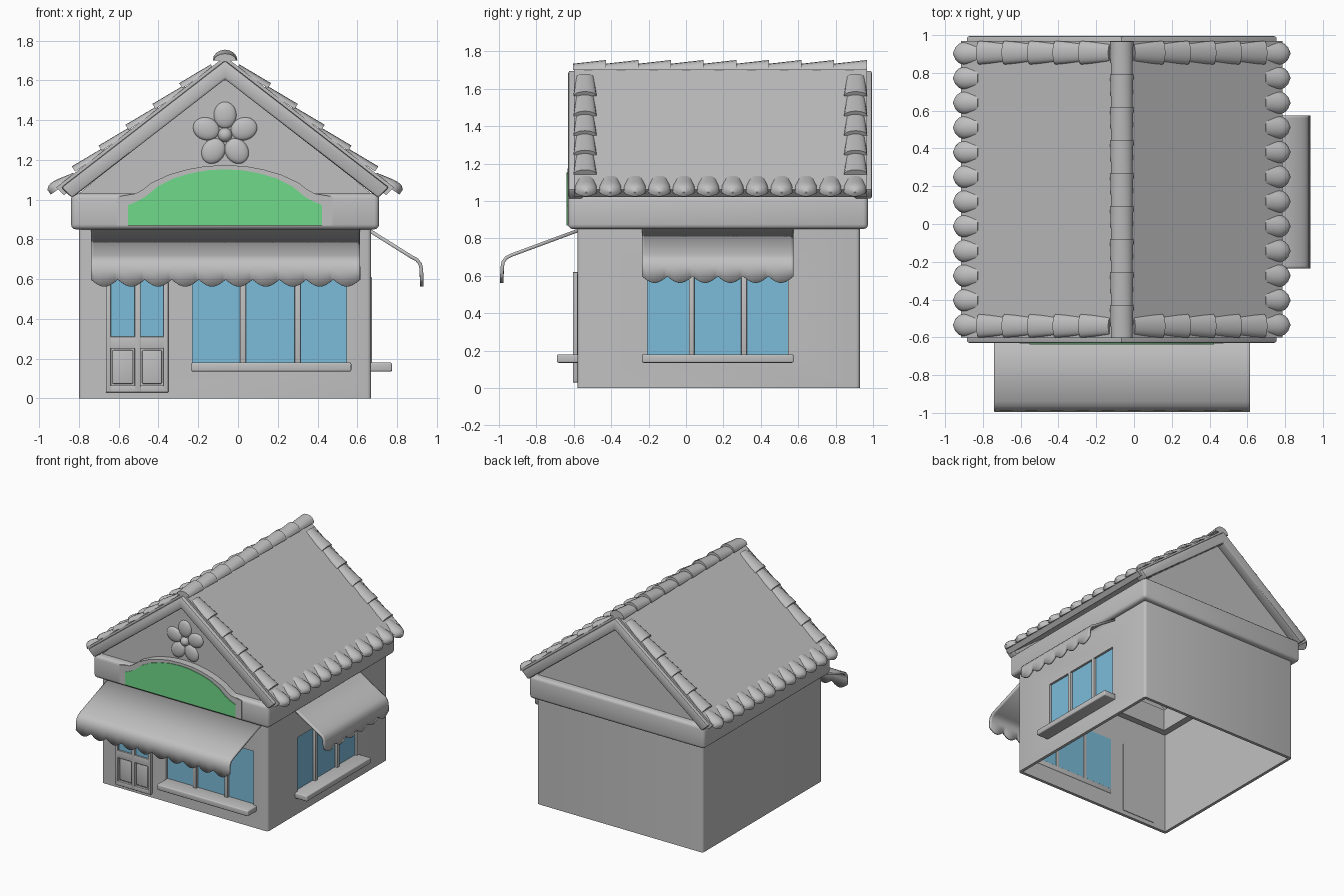
import bpy, bmesh, math
from mathutils import Matrix, Vector

if "Cube" in bpy.data.objects:
    bpy.data.objects.remove(bpy.data.objects["Cube"])

CX = -0.065                     # ridge position
PITCH = 0.775                   # roof rise over run
FRONT, BACK, LEFT = -0.58, 0.93, 0.67
made = []


def material(name, rgb):
    m = bpy.data.materials.new(name)
    m.use_nodes = True
    m.diffuse_color = (*rgb, 1)
    m.node_tree.nodes["Principled BSDF"].inputs["Base Color"].default_value = (*rgb, 1)
    return m


GREY = material("plaster grey", (0.53, 0.53, 0.53))
BLUE = material("window blue", (0.2, 0.5, 0.7))
GREEN = material("sign green", (0.16, 0.7, 0.25))


def finish(bm, name, mat=GREY):
    bmesh.ops.recalc_face_normals(bm, faces=bm.faces)
    me = bpy.data.meshes.new(name)
    bm.to_mesh(me)
    bm.free()
    me.materials.append(mat)
    ob = bpy.data.objects.new(name, me)
    bpy.context.collection.objects.link(ob)
    made.append(ob)
    return ob


def box(name, lo, hi, mat=GREY, bevel=0, upright_only=False):
    bm = bmesh.new()
    bmesh.ops.create_cube(bm, size=1)
    for v in bm.verts:
        v.co = [(l + h) / 2 + c * abs(h - l) for l, h, c in zip(lo, hi, v.co)]
    if bevel:
        edges = [e for e in bm.edges if not upright_only
                 or abs(e.verts[0].co.z - e.verts[1].co.z) > 0.01]
        bmesh.ops.bevel(bm, geom=edges, offset=bevel, segments=3, affect='EDGES', profile=0.5)
    return finish(bm, name, mat)


def prism(name, outline, y0, y1, mat=GREY, bevel=0):
    """Extrude an (x, z) outline along y."""
    bm = bmesh.new()
    face = bm.faces.new([bm.verts.new((x, y0, z)) for x, z in outline])
    out = bmesh.ops.extrude_face_region(bm, geom=[face])
    for v in out["geom"]:
        if isinstance(v, bmesh.types.BMVert):
            v.co.y = y1
    if bevel:
        bmesh.ops.bevel(bm, geom=bm.edges[:], offset=bevel, segments=2, affect='EDGES', profile=0.5)
    return finish(bm, name, mat)


def cut(ob, lo, hi):
    cutter = box("cutter", lo, hi)
    cutter.hide_render = True
    mod = ob.modifiers.new("cut", 'BOOLEAN')
    mod.operation, mod.object, mod.solver = 'DIFFERENCE', cutter, 'EXACT'
    bpy.context.view_layer.objects.active = ob
    bpy.ops.object.modifier_apply(modifier=mod.name)
    made.remove(cutter)
    bpy.data.objects.remove(cutter)


def barrel(bm, mat, length, widths, heights, tongue=False, rings=6, arc=8):
    """Half-round tile along local x, domed towards local z."""
    loops = []
    for i in range(rings + 1):
        t = i / rings
        w = widths[0] + (widths[1] - widths[0]) * t
        h = heights[0] + (heights[1] - heights[0]) * t
        if tongue and t > 0.5:
            k = max(0.15, math.sqrt(1 - (2 * t - 1) ** 2))
            w, h = w * k, h * (0.4 + 0.6 * k)
        loops.append([bm.verts.new(mat @ Vector((t * length, w / 2 * math.cos(a), h * math.sin(a))))
                      for a in (math.pi * j / arc for j in range(arc + 1))])
    for a, b in zip(loops, loops[1:]):
        for j in range(arc + 1):
            n = (j + 1) % (arc + 1)
            bm.faces.new((a[j], a[n], b[n], b[j]))
    bm.faces.new(loops[0])
    bm.faces.new(loops[-1])


# Walls: thin shell, open underneath
T = 0.025
walls = box("walls", (-0.80, FRONT, 0), (LEFT, BACK, 0.88), bevel=0.02, upright_only=True)
cut(walls, (-0.80 + T, FRONT + T, -0.1), (LEFT - T, BACK - T, 1))

# Band around the wall head
band = box("wall_band", (-0.84, -0.63, 0.85), (0.71, 0.973, 1.03), bevel=0.025)
cut(band, (-0.72, -0.5, 0.7), (0.59, 0.85, 1.2))


def on_wall(side, u, d, z):
    """Wall coordinates (along, outwards, up) to world."""
    return (u, FRONT - d, z) if side == "front" else (LEFT + d, u, z)


def wall_box(side, name, u, d, z, mat=GREY, bevel=0):
    a, b = on_wall(side, u[0], d[0], z[0]), on_wall(side, u[1], d[1], z[1])
    lo, hi = [list(map(f, a, b)) for f in (min, max)]
    return box(side + "_" + name, lo, hi, mat, bevel)


def window(side, u0, u1, bars):
    a, b = on_wall(side, u0, -0.1, 0.17), on_wall(side, u1, 0.1, 0.61)
    cut(walls, list(map(min, a, b)), list(map(max, a, b)))
    wall_box(side, "window_glass", (u0 - 0.004, u1 + 0.004), (-0.027, -0.018), (0.166, 0.614), BLUE)
    for c in bars:
        wall_box(side, "window_bar", (c - 0.015, c + 0.015), (-0.03, 0.004), (0.17, 0.61), GREY, 0.005)


def awning(side, u0, u1, reach, scallops):
    bm = bmesh.new()
    n = scallops * 10
    rows = []
    for i in range(n + 1):
        s = i / n
        hem = 0.597 - 0.035 * abs(math.sin(math.pi * s * scallops))
        line = [(-0.01, 0.845), (reach - 0.05, 0.71), (reach - 0.025, 0.697),
                (reach - 0.008, 0.675), (reach - 0.003, 0.65), (reach, hem)]
        rows.append([bm.verts.new(on_wall(side, u0 + (u1 - u0) * s, d, z)) for d, z in line])
    for a, b in zip(rows, rows[1:]):
        for j in range(len(a) - 1):
            bm.faces.new((a[j], a[j + 1], b[j + 1], b[j]))
    ob = finish(bm, side + "_awning")
    mod = ob.modifiers.new("thickness", 'SOLIDIFY')
    mod.thickness, mod.offset = 0.018, 0


window("front", -0.23, 0.545, (0.025, 0.3))
window("side", -0.205, 0.545, (0.03, 0.31))
wall_box("front", "sill", (-0.235, 0.57), (-0.03, 0.11), (0.135, 0.18), GREY, 0.008)
wall_box("side", "sill", (-0.235, 0.575), (-0.03, 0.105), (0.135, 0.18), GREY, 0.008)
awning("front", -0.74, 0.615, 0.405, 10)
awning("side", -0.235, 0.575, 0.255, 6)

# Door: backing, rails, stiles, glass and lower panels
wall_box("front", "door_back", (-0.66, -0.355), (-0.03, 0.006), (0.035, 0.615))
for u in ((-0.665, -0.64), (-0.52, -0.49), (-0.375, -0.35)):
    wall_box("front", "door_stile", u, (0, 0.025), (0.03, 0.62), GREY, 0.004)
for z in ((0.03, 0.065), (0.25, 0.31), (0.595, 0.62)):
    wall_box("front", "door_rail", (-0.66, -0.355), (0, 0.024), z, GREY, 0.003)
for u in ((-0.64, -0.52), (-0.49, -0.375)):
    wall_box("front", "door_glass", u, (0.005, 0.012), (0.31, 0.6), BLUE)
    wall_box("front", "door_panel", (u[0] + 0.008, u[1] - 0.008), (0, 0.016), (0.073, 0.242), GREY, 0.006)

# Arched sign board with coloured plate


def arch(points, base):
    half = [(x, z) for x, z in points]
    mirrored = [(-x, z) for x, z in reversed(half) if x]
    pts = half + mirrored
    return [(CX + x, z) for x, z in [(pts[0][0], base)] + pts + [(pts[-1][0], base)]]


rim = [(-0.54, 1.015), (-0.45, 1.03), (-0.41, 1.053), (-0.37, 1.085), (-0.28, 1.126),
       (-0.19, 1.152), (-0.1, 1.168), (0, 1.173)]
plate = [(-0.488, 0.972), (-0.44, 0.992), (-0.40, 1.015), (-0.34, 1.065), (-0.26, 1.106),
         (-0.18, 1.13), (-0.09, 1.147), (0, 1.152)]
prism("sign_board", arch(rim, 0.87), -0.633, -0.56)
prism("sign_plate", arch(plate, 0.87), -0.638, -0.632, GREEN)

# Gable walls, gable boards and roof slab


def chevron(top, bottom, run_out, run_in):
    return [(CX - run_out, top - PITCH * run_out), (CX, top), (CX + run_out, top - PITCH * run_out),
            (CX + run_in, bottom - PITCH * run_in), (CX, bottom), (CX - run_in, bottom - PITCH * run_in)]


for name, y0, y1 in (("front", -0.575, -0.54), ("back", 0.885, 0.92)):
    prism(name + "_gable", [(CX - 0.77, 1.0), (CX, 1.65), (CX + 0.77, 1.0)], y0, y1)
for name, y0, y1 in (("front", -0.63, -0.55), ("back", 0.9, 0.995)):
    prism(name + "_gable_board", chevron(1.70, 1.605, 0.825, 0.77), y0, y1, GREY, 0.012)
prism("roof_slab", chevron(1.72, 1.65, 0.85, 0.81), -0.6, 0.968)

# Roof tiles
SLOPE = math.atan(PITCH)


def roof_frame(sign, run, y, lift, tilt=0.0):
    """Matrix at a point on the roof with local x running downhill."""
    a = SLOPE - tilt
    x = Vector((sign * math.cos(a), 0, -math.sin(a)))
    z = Vector((sign * math.sin(a), 0, math.cos(a)))
    m = Matrix((x, z.cross(x), z)).transposed().to_4x4()
    m.translation = (CX + sign * run, y, 1.72 - PITCH * run + lift)
    return m


eaves, verges, ridge = bmesh.new(), bmesh.new(), bmesh.new()
for sign in (-1, 1):
    for i in range(12):
        barrel(eaves, roof_frame(sign, 0.75, -0.535 + i * 1.438 / 11, -0.025, 0.05),
               0.155, (0.09, 0.15), (0.025, 0.06), True, 10)
    for y in (-0.54, 0.907):
        for i in range(5):
            barrel(verges, roof_frame(sign, 0.06 + i * 0.135, y, -0.012, 0.08),
                   0.185, (0.095, 0.125), (0.022, 0.03))
finish(eaves, "eave_tiles")
finish(verges, "verge_tiles")

# Ridge caps
STEP = 1.57 / 9
for i in range(9):
    m = Matrix.Translation((CX, -0.603 + i * STEP, 1.70)) @ Matrix.Rotation(math.pi / 2, 4, 'Z')
    barrel(ridge, m, STEP, (0.112, 0.124), (0.034, 0.054))
finish(ridge, "ridge_caps")

# Flower ornament on the front gable
flower = bmesh.new()
centre = Matrix.Translation((CX, -0.575, 1.325))
for k in range(5):
    turn = Matrix.Rotation(math.tau * k / 5, 4, 'Y')
    shape = Matrix.Translation((0, 0, 0.1)) @ Matrix.Diagonal((0.057, 0.022, 0.067, 1))
    bmesh.ops.create_uvsphere(flower, u_segments=20, v_segments=12, radius=1, matrix=centre @ turn @ shape)
bmesh.ops.create_uvsphere(flower, u_segments=20, v_segments=12, radius=1,
                          matrix=centre @ Matrix.Diagonal((0.036, 0.034, 0.036, 1)))
finish(flower, "gable_flower")

# Smooth rounded parts, keep corners sharp
bpy.ops.object.select_all(action='DESELECT')
for ob in made:
    ob.select_set(True)
bpy.context.view_layer.objects.active = walls
bpy.ops.object.shade_smooth_by_angle(angle=math.radians(35))
